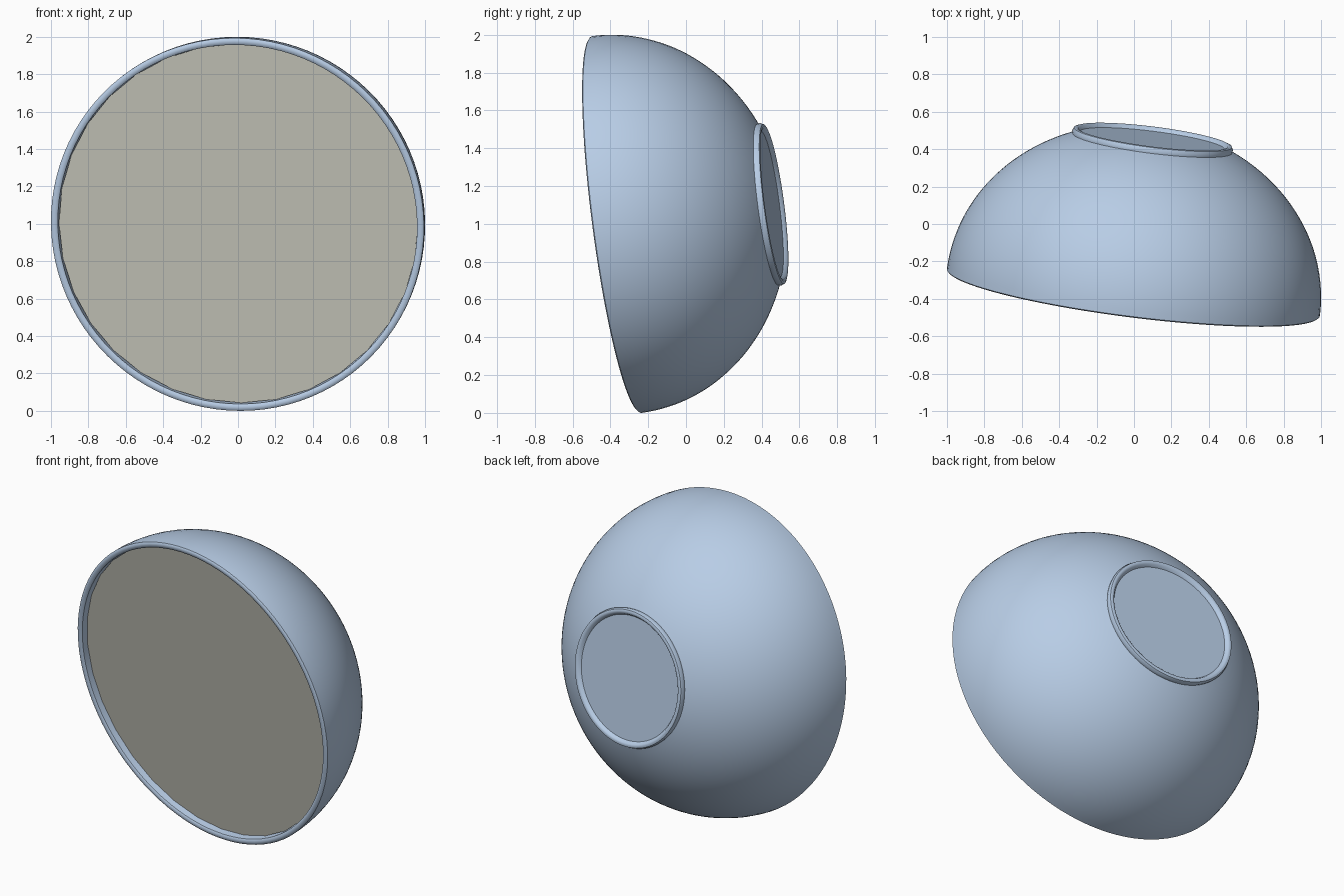
import bpy, bmesh, math
from mathutils import Vector, Matrix

if "Cube" in bpy.data.objects:
    bpy.data.objects.remove(bpy.data.objects["Cube"])

# The bowl is turned about a tilted axis running from the rim to the foot
AXIS = Vector((0.124, 0.984, 0.129)).normalized()
RIM_CENTRE = Vector((-0.003, -0.365, 0.9965))
PLACE = Matrix.Translation(RIM_CENTRE) @ AXIS.to_track_quat('Z', 'Y').to_matrix().to_4x4()


def material(name, color):
    m = bpy.data.materials.new(name)
    m.diffuse_color = (*color, 1)
    m.use_nodes = True
    m.node_tree.nodes["Principled BSDF"].inputs["Base Color"].default_value = m.diffuse_color
    return m


def finish(bm, name, mat):
    bmesh.ops.recalc_face_normals(bm, faces=bm.faces)
    me = bpy.data.meshes.new(name)
    bm.to_mesh(me)
    bm.free()
    me.transform(PLACE)
    me.materials.append(mat)
    ob = bpy.data.objects.new(name, me)
    bpy.context.collection.objects.link(ob)
    return ob


def lathe(name, profile, mat, segments=96):
    bm = bmesh.new()
    verts = [bm.verts.new((r, 0, h)) for r, h in profile]
    edges = [bm.edges.new(pair) for pair in zip(verts, verts[1:])]
    bmesh.ops.spin(bm, geom=verts + edges, cent=(0, 0, 0), axis=(0, 0, 1),
                   angle=2 * math.pi, steps=segments)
    bmesh.ops.remove_doubles(bm, verts=bm.verts, dist=1e-5)
    ob = finish(bm, name, mat)
    bpy.ops.object.select_all(action='DESELECT')
    ob.select_set(True)
    bpy.context.view_layer.objects.active = ob
    bpy.ops.object.shade_smooth_by_angle(angle=math.radians(40))
    return ob


def ellipse(radius, depth, end_radius, steps=28):
    end = math.acos(end_radius / radius)
    return [(radius * math.cos(end * i / steps), depth * math.sin(end * i / steps))
            for i in range(steps + 1)]


blue = material("pale_blue_glaze", (0.479, 0.610, 0.791))
beige = material("warm_grey_filling", (0.558, 0.555, 0.491))

# Bowl: inner wall, rounded lip, outer wall, raised foot ring with recess
inner = [(0, 0.783)] + ellipse(0.968, 0.86, 0.40)[::-1]
lip = [(0.974, -0.005), (0.986, -0.008), (0.998, -0.006)]
outer = ellipse(1.005, 0.897, 0.43)
foot = [(0.433, 0.825), (0.426, 0.842), (0.415, 0.846),
        (0.402, 0.842), (0.39, 0.824), (0, 0.824)]
lathe("bowl", inner + lip + outer + foot, blue)

# Filling: flat many-sided disc just below the lip
bm = bmesh.new()
bmesh.ops.create_circle(bm, cap_ends=True, segments=32, radius=0.967,
                        matrix=Matrix.Translation((0, 0, 0.04)))
for f in bm.faces:
    f.normal_update()
    if f.normal.z > 0:
        f.normal_flip()
me = bpy.data.meshes.new("filling")
bm.to_mesh(me)
bm.free()
me.transform(PLACE)
me.materials.append(beige)
bpy.context.collection.objects.link(bpy.data.objects.new("filling", me))
